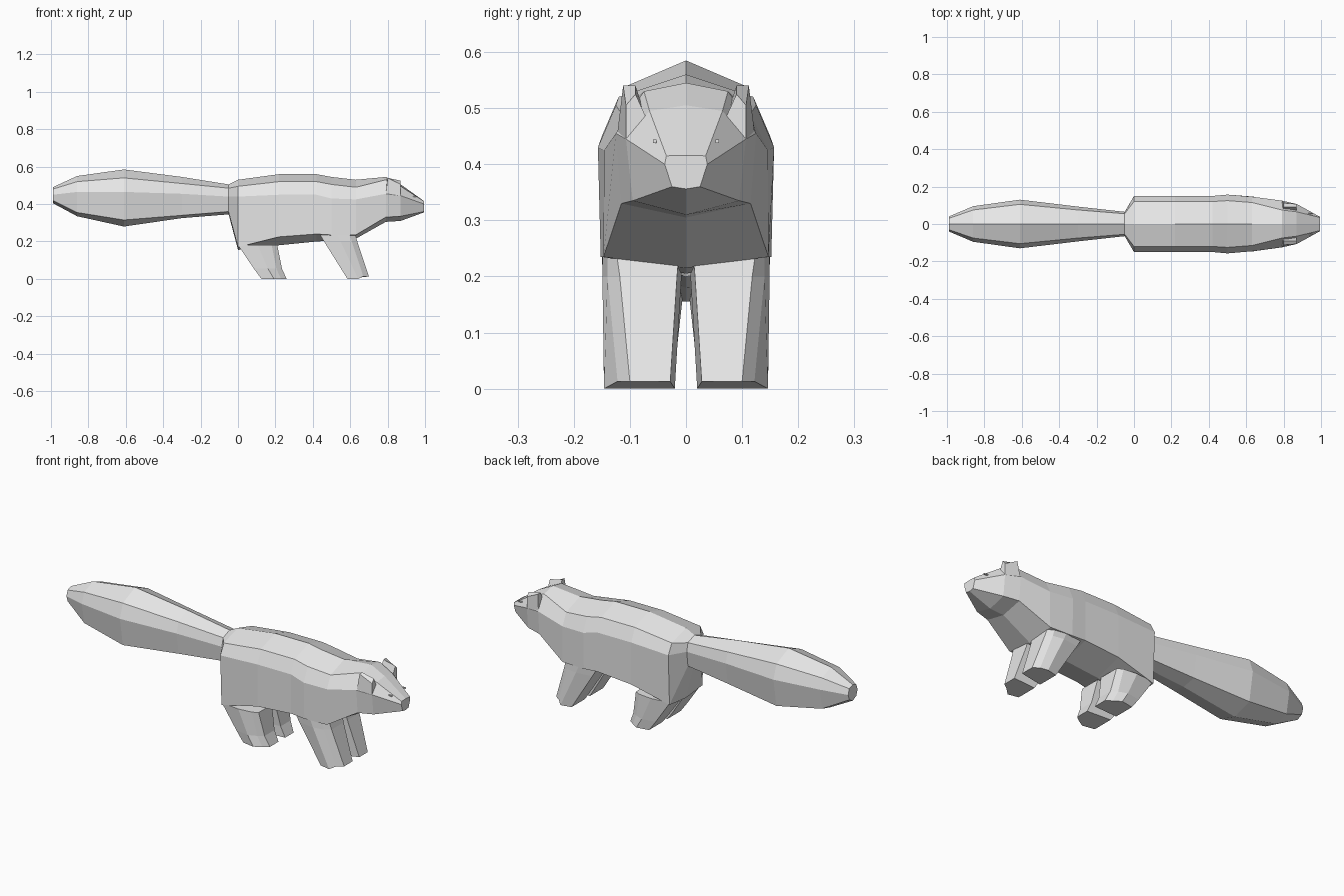
import bpy, bmesh

cube = bpy.data.objects.get("Cube")
if cube:
    bpy.data.objects.remove(cube)

fur = bpy.data.materials.new("grey fur")
fur.use_nodes = True
fur.diffuse_color = (0.8, 0.8, 0.8, 1)
fur.node_tree.nodes["Principled BSDF"].inputs["Base Color"].default_value = (0.8, 0.8, 0.8, 1)


def loft(name, rings):
    """Bridge equal rings of points into a closed, flat-shaded part."""
    bm = bmesh.new()
    loops = [[bm.verts.new(p) for p in ring] for ring in rings]
    n = len(loops[0])
    for a, b in zip(loops, loops[1:]):
        for i in range(n):
            j = (i + 1) % n
            bm.faces.new((a[i], a[j], b[j], b[i]))
    bm.faces.new(loops[0])
    bm.faces.new(loops[-1])
    bmesh.ops.recalc_face_normals(bm, faces=bm.faces)
    mesh = bpy.data.meshes.new(name)
    bm.to_mesh(mesh)
    bm.free()
    mesh.materials.append(fur)
    obj = bpy.data.objects.new(name, mesh)
    bpy.context.collection.objects.link(obj)
    return obj


def pair(name, rings):
    for side, s in (("left", 1), ("right", -1)):
        loft(side + "_" + name, [[(x, y * s, z) for x, y, z in r] for r in rings])


def section(x, top, ys, zs, ym, zm, yl, zl, bottom):
    """Eight-sided ring: ridge, shoulder, flank, lower flank, belly."""
    half = [(ys, zs), (ym, zm), (yl, zl)]
    pts = [(0, top)] + half + [(0, bottom)] + [(-y, z) for y, z in reversed(half)]
    return [(x, y, z) for y, z in pts]


# Tail, ending in the narrow root
tail = [
    (-0.99, .49, .03, .48, .04, .45, .03, .42, .405),
    (-0.86, .55, .075, .52, .095, .465, .075, .355, .335),
    (-0.61, .585, .105, .54, .13, .465, .105, .315, .28),
    (-0.30, .545, .075, .51, .093, .455, .075, .34, .325),
    (-0.05, .505, .055, .485, .065, .44, .055, .36, .345),
]
# Trunk, neck, head and muzzle
trunk = [
    (0, .53, .12, .495, .15, .44, .14, .17, .155),
    (.22, .56, .12, .52, .15, .45, .15, .225, .18),
    (.42, .56, .12, .52, .15, .45, .15, .24, .20),
    (.50, .545, .125, .505, .157, .43, .152, .235, .205),
    (.63, .53, .115, .49, .146, .425, .147, .235, .215),
    (.79, .545, .075, .53, .125, .455, .115, .33, .305),
    (.87, .505, .065, .495, .107, .445, .095, .335, .31),
    (.995, .416, .035, .415, .038, .40, .025, .36, .356),
]
loft("body_and_tail", [section(*s) for s in tail + trunk])


def leg_ring(back, front, z, inner, face, shoulder, outer, tilt=0):
    """Hexagonal leg section with a chamfered front outer corner."""
    return [(back, inner, z), (front, inner + .008, z + tilt), (front, face, z + tilt),
            (front - .03, shoulder, z + tilt), ((back + front) / 2, outer, z),
            (back, outer - .012, z)]


pair("front_leg", [
    leg_ring(.43, .625, .25, .004, .125, .14, .149),
    leg_ring(.46, .638, .20, .008, .118, .14, .149),
    leg_ring(.585, .70, 0, .02, .10, .122, .146, .013),
])
pair("hind_leg", [
    leg_ring(.0, .21, .18, .004, .125, .14, .148),
    leg_ring(.085, .235, .055, .018, .11, .13, .147),
    leg_ring(.125, .26, 0, .02, .10, .122, .146),
])

# Ears: blunt wedges at the corners of the head
pair("ear", [
    [(.79, .07, .48), (.87, .065, .47), (.87, .107, .445), (.79, .123, .45)],
    [(.80, .09, .54), (.87, .09, .525), (.87, .107, .505), (.80, .112, .54)],
])

# Tiny eyes barely proud of the face
pair("eye", [
    [(x, y, z) for y, z in ((.053, .438), (.059, .438), (.059, .444), (.053, .444))]
    for x in (.93, .955)
])
